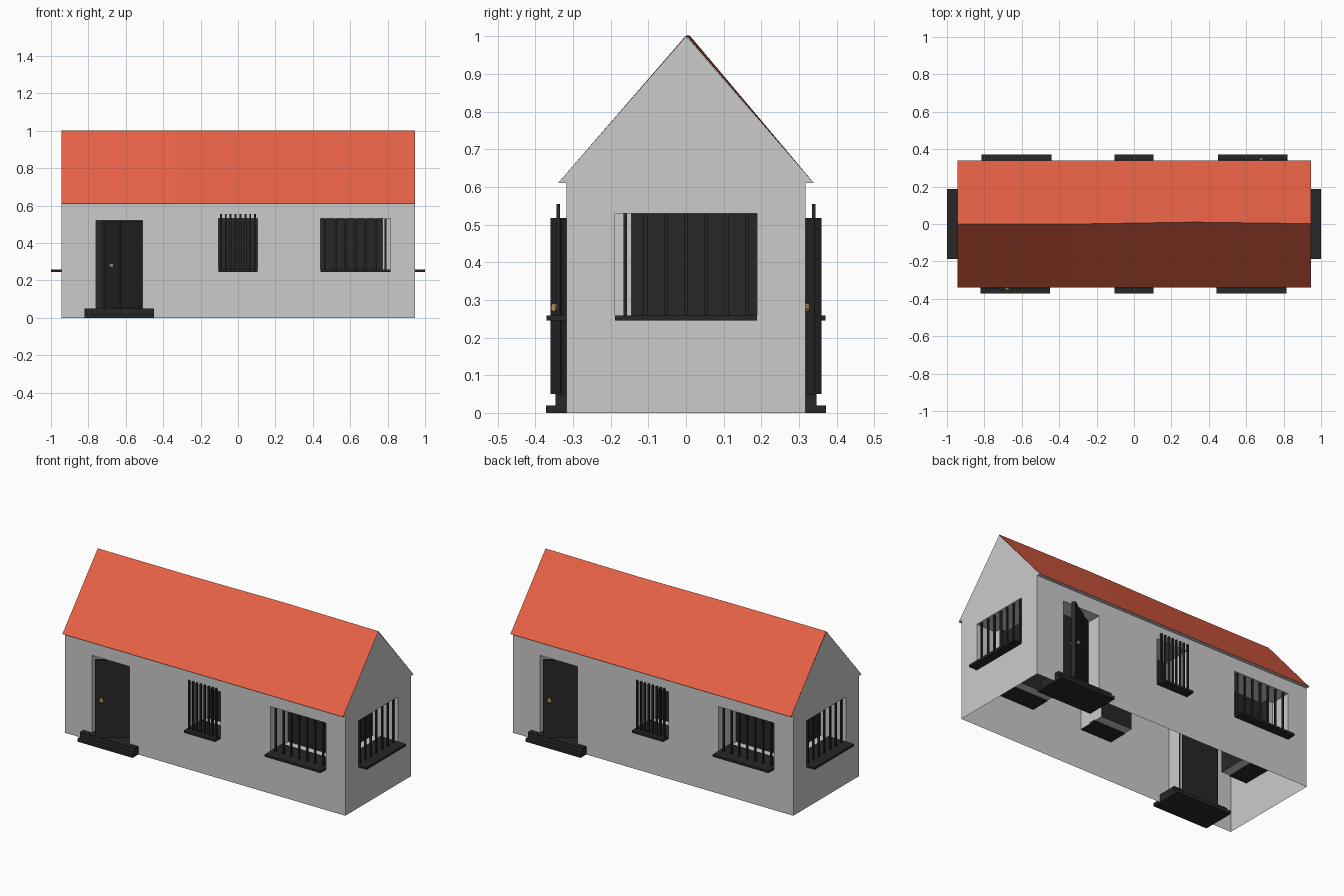
import bpy, bmesh, math
from mathutils import Matrix, Vector

if "Cube" in bpy.data.objects:
    bpy.data.objects.remove(bpy.data.objects["Cube"])

L, W, EAVE, TOP = 0.945, 0.317, 0.61, 1.0   # half length, half width, heights


def material(name, rgb):
    m = bpy.data.materials.new(name)
    m.diffuse_color = (*rgb, 1)
    m.use_nodes = True
    m.node_tree.nodes["Principled BSDF"].inputs["Base Color"].default_value = m.diffuse_color
    return m


DARK = material("dark_wood", (0.02, 0.02, 0.02))
ROOF = material("roof_red", (0.8, 0.12, 0.06))
BRASS = material("brass", (0.6, 0.4, 0.13))


def finish(name, bm, mat=None, turn=0):
    bm.transform(Matrix.Rotation(turn * math.pi / 2, 4, 'Z'))
    me = bpy.data.meshes.new(name)
    bm.to_mesh(me)
    bm.free()
    if mat:
        me.materials.append(mat)
    ob = bpy.data.objects.new(name, me)
    bpy.context.collection.objects.link(ob)
    return ob


def quad(bm, *pts):
    bm.faces.new([bm.verts.new(p) for p in pts])


def add_box(bm, lo, hi, m=Matrix()):
    lo, hi = Vector(lo), Vector(hi)
    mat = m @ Matrix.Translation((lo + hi) / 2) @ Matrix.Diagonal((*(hi - lo), 1))
    bmesh.ops.create_cube(bm, size=1, matrix=mat)


# Every side is modelled as a front wall (outside is -y) and then turned about z.
def wall(turn, half, dist, openings):
    bm = bmesh.new()
    us = sorted({-half, half, *[u for o in openings for u in o[:2]]})
    zs = sorted({0, EAVE, *[z for o in openings for z in o[2:4]]})
    for a, b in zip(us, us[1:]):
        for c, d in zip(zs, zs[1:]):
            mu, mz = (a + b) / 2, (c + d) / 2
            if not any(o[0] < mu < o[1] and o[2] < mz < o[3] for o in openings):
                quad(bm, (a, -dist, c), (b, -dist, c), (b, -dist, d), (a, -dist, d))
    # recess sides
    for a, b, c, d, depth in openings:
        y0, y1 = -dist, -dist + depth
        ring = [(a, c), (b, c), (b, d), (a, d)]
        for p, q in zip(ring, ring[1:] + ring[:1]):
            quad(bm, (p[0], y0, p[1]), (p[0], y1, p[1]), (q[0], y1, q[1]), (q[0], y0, q[1]))
    bmesh.ops.remove_doubles(bm, verts=bm.verts, dist=1e-5)
    finish("wall", bm, None, turn)
    # dark panels closing the recesses
    bm = bmesh.new()
    for a, b, c, d, depth in openings:
        y = -dist + depth
        quad(bm, (a, y, c), (b, y, c), (b, y, d), (a, y, d))
    finish("recess_back", bm, DARK, turn)


def window(turn, dist, a, b, bars, bar_y, bar_top, r):
    # sill running through the wall
    bm = bmesh.new()
    add_box(bm, (a, -dist - 0.054, 0.245), (b, -dist + 0.117, 0.259))
    finish("window_sill", bm, DARK, turn)
    # upright bars
    bm = bmesh.new()
    step = (b - a) / bars
    for i in range(bars):
        u, y = a + step * (i + 0.5), -dist + bar_y
        add_box(bm, (u - r, y - r, 0.255), (u + r, y + r, bar_top))
    finish("window_bars", bm, DARK, turn)


def door(turn):
    # two steps
    bm = bmesh.new()
    add_box(bm, (-0.82, -0.372, 0), (-0.45, -0.17, 0.02))
    add_box(bm, (-0.82, -0.347, 0.02), (-0.45, -0.2, 0.05))
    finish("door_step", bm, DARK, turn)
    # plank leaf, hinged inside the recess and swung outwards
    hinge = Matrix.Translation((-0.512, -0.217, 0)) @ Matrix.Rotation(math.radians(33), 4, 'Z')
    bm = bmesh.new()
    n, width = 5, 0.245
    for i in range(n):
        t = 0.011 if i % 2 == 0 else 0.008
        add_box(bm, (-width * (i + 1) / n, -t, 0.05), (-width * i / n, t, 0.518), hinge)
    finish("door_leaf", bm, DARK, turn)
    # knob
    bm = bmesh.new()
    bmesh.ops.create_cone(bm, cap_ends=True, segments=10, radius1=0.011, radius2=0.011, depth=0.05,
                          matrix=hinge @ Matrix.Translation((-0.21, 0, 0.28))
                          @ Matrix.Rotation(math.pi / 2, 4, 'X'))
    finish("door_knob", bm, BRASS, turn)


D = 0.172   # window recess depth
for turn in (0, 2):   # front and back
    wall(turn, L, W, [(-0.76, -0.51, 0.05, 0.52, 0.112),
                      (-0.105, 0.105, 0.25, 0.53, D),
                      (0.44, 0.815, 0.25, 0.53, D)])
    door(turn)
    window(turn, W, -0.105, 0.105, 8, -0.022, 0.555, 0.005)
    window(turn, W, 0.44, 0.815, 7, 0.012, 0.53, 0.005)
for turn in (1, 3):   # gable ends
    wall(turn, W, L, [(-0.188, 0.188, 0.25, 0.53, D)])
    window(turn, L, -0.188, 0.188, 7, 0.012, 0.53, 0.005)

# gable triangles and soffits
E = 0.34
bm = bmesh.new()
for s in (-1, 1):
    quad(bm, (s * L, -s * E, EAVE), (s * L, s * E, EAVE), (s * L, 0, TOP))
    quad(bm, (-L, s * W, EAVE), (L, s * W, EAVE), (L, s * E, EAVE), (-L, s * E, EAVE))
bmesh.ops.remove_doubles(bm, verts=bm.verts, dist=1e-5)
finish("gables", bm)

# roof slopes with a slightly sagging ridge
ridge = [(-L, 0), (-L / 3, 0), (L / 3, 0.01), (L, 0.002)]
bm = bmesh.new()
for (x0, y0), (x1, y1) in zip(ridge, ridge[1:]):
    quad(bm, (x0, -E, EAVE), (x1, -E, EAVE), (x1, y1, TOP + 0.002), (x0, y0, TOP + 0.002))
    quad(bm, (x0, y0, TOP + 0.002), (x1, y1, TOP + 0.002), (x1, E, EAVE), (x0, E, EAVE))
bmesh.ops.remove_doubles(bm, verts=bm.verts, dist=1e-5)
finish("roof", bm, ROOF)
